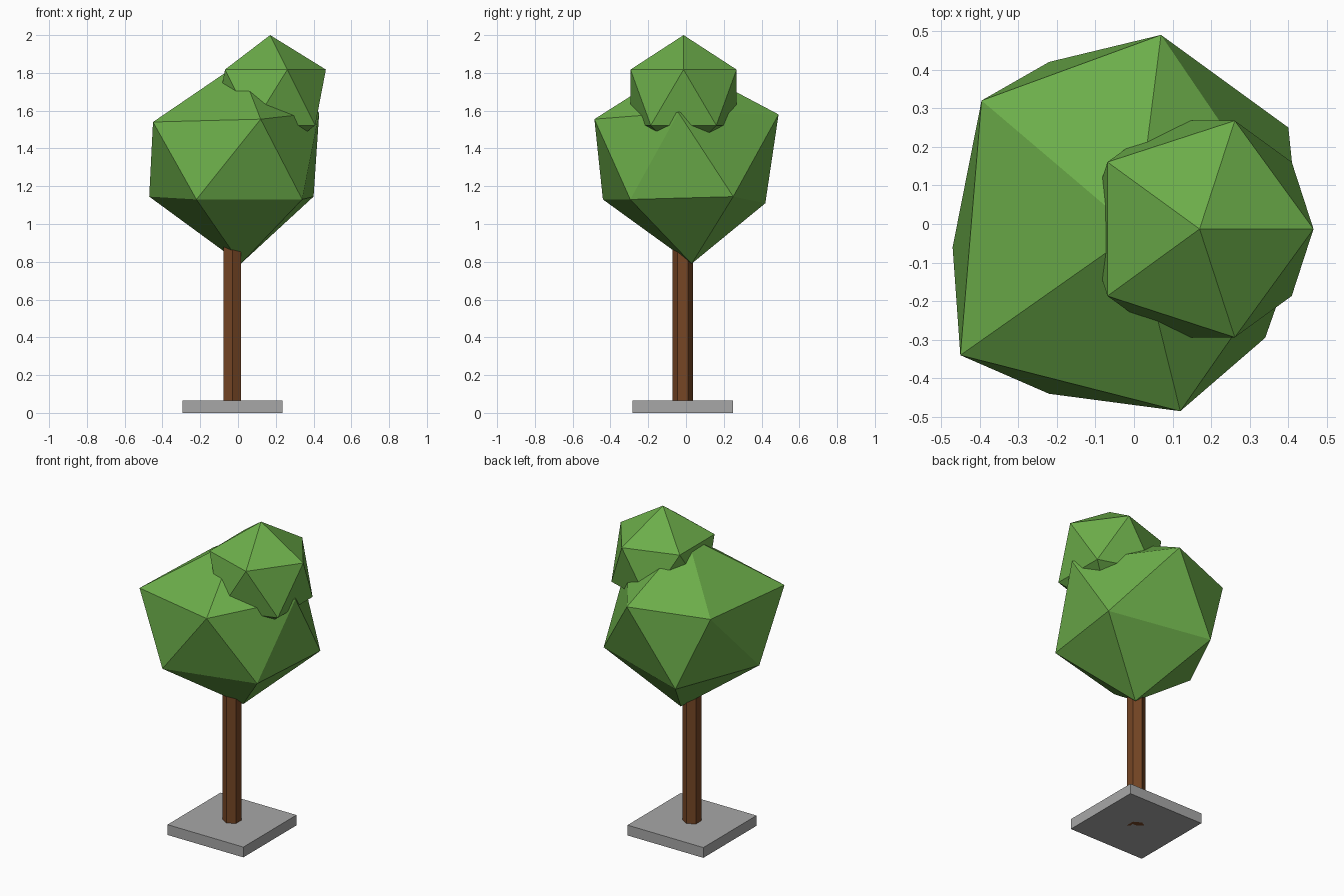
import bpy
import bmesh
from mathutils import Matrix, Vector

old_cube = bpy.data.objects.get("Cube")
if old_cube:
    bpy.data.objects.remove(old_cube, do_unlink=True)


def make_material(name, rgb):
    material = bpy.data.materials.new(name)
    material.use_nodes = True
    material.diffuse_color = (*rgb, 1)
    shader = material.node_tree.nodes["Principled BSDF"]
    shader.inputs["Base Color"].default_value = (*rgb, 1)
    shader.inputs["Roughness"].default_value = 1
    return material


def finish(name, bm, material):
    bmesh.ops.recalc_face_normals(bm, faces=bm.faces)
    mesh = bpy.data.meshes.new(name)
    bm.to_mesh(mesh)
    bm.free()
    mesh.materials.append(material)
    part = bpy.data.objects.new(name, mesh)
    bpy.context.collection.objects.link(part)
    return part


leaf_green = make_material("leaf green", (0.15, 0.42, 0.068))
bark_brown = make_material("bark brown", (0.18, 0.061, 0.018))
stone_grey = make_material("stone grey", (0.39, 0.39, 0.39))

foot = Vector((-0.03, -0.017, 0))

# Square ground plate
plate_height = 0.065
bm = bmesh.new()
bmesh.ops.create_cube(bm, size=1)
bmesh.ops.scale(bm, vec=(0.53, 0.53, plate_height), verts=bm.verts)
bmesh.ops.translate(bm, vec=foot + Vector((0, 0, plate_height / 2)), verts=bm.verts)
finish("ground_plate", bm, stone_grey)

# Six-sided trunk, with a corner towards the front and back
trunk_height = 1.0
bm = bmesh.new()
bmesh.ops.create_cone(bm, cap_ends=True, segments=6, radius1=0.054, radius2=0.054,
                      depth=trunk_height)
bmesh.ops.rotate(bm, matrix=Matrix.Rotation(0, 3, "Z"), verts=bm.verts)
corner = max(bm.verts, key=lambda v: v.co.y)
if abs(corner.co.x) > 0.01:
    bmesh.ops.rotate(bm, matrix=Matrix.Rotation(0.5236, 3, "Z"), verts=bm.verts)
bmesh.ops.translate(bm, vec=foot + Vector((0, 0, trunk_height / 2)), verts=bm.verts)
finish("trunk", bm, bark_brown)

# Large irregular crown: two poles and two uneven rings of five, wrapped in a hull
poles = [(0.005, -0.02, 1.85), (0.015, 0.03, 0.79)]
upper_ring = [(-0.45, -0.34, 1.54), (0.12, -0.485, 1.555), (0.43, -0.04, 1.59),
              (0.07, 0.49, 1.58), (-0.395, 0.32, 1.56)]
lower_ring = [(-0.22, -0.44, 1.13), (0.34, -0.295, 1.13), (0.4, 0.25, 1.145),
              (-0.22, 0.42, 1.11), (-0.47, -0.06, 1.145)]
bm = bmesh.new()
for point in poles + upper_ring + lower_ring:
    bm.verts.new(point)
bmesh.ops.convex_hull(bm, input=bm.verts)
finish("large_crown", bm, leaf_green)

# Small regular crown sunk into the top of the large one
bm = bmesh.new()
bmesh.ops.create_icosphere(bm, subdivisions=1, radius=0.33)
bmesh.ops.translate(bm, vec=(0.17, -0.013, 1.67), verts=bm.verts)
finish("small_crown", bm, leaf_green)
